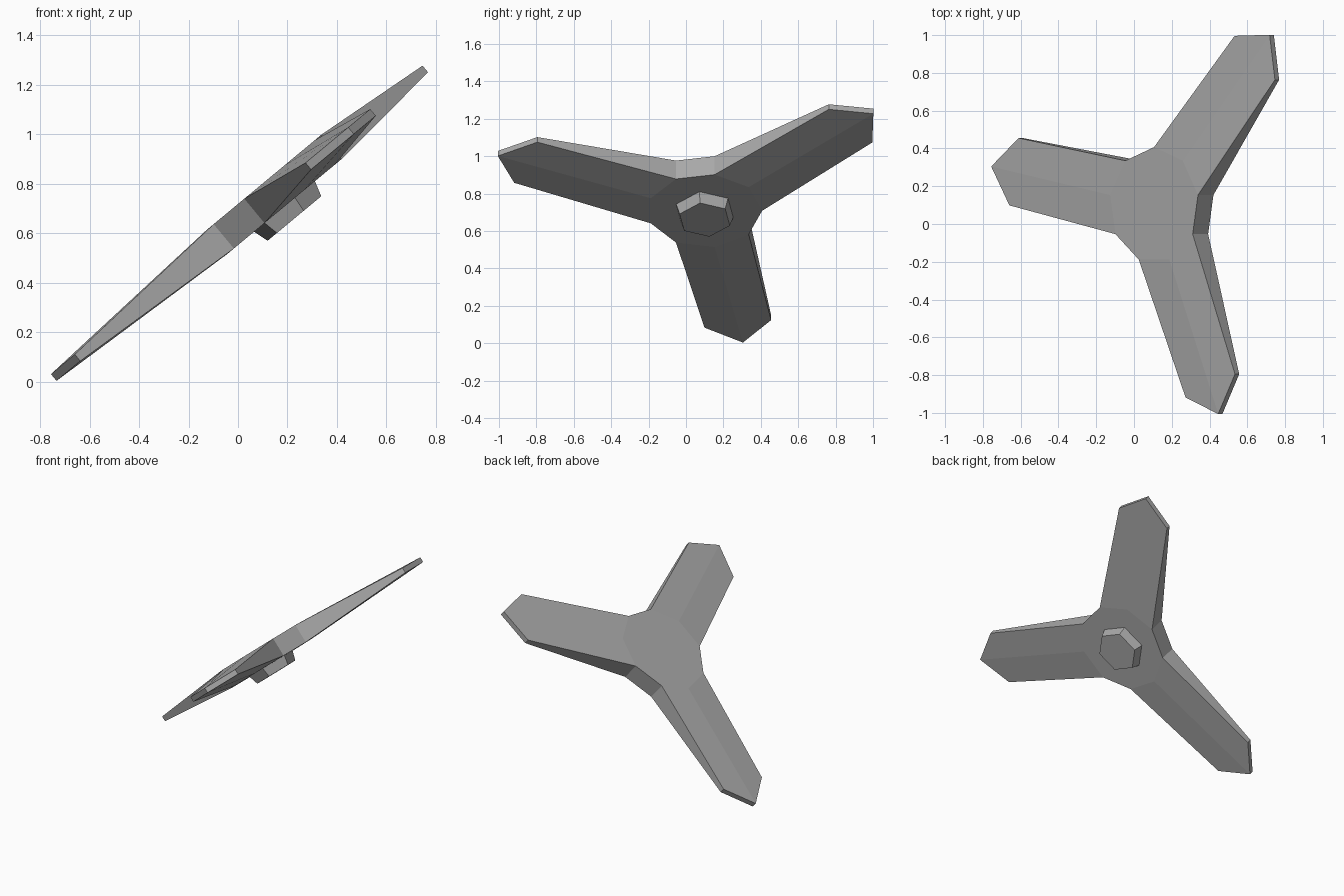
import bpy, bmesh, math
from mathutils import Matrix, Vector

cube = bpy.data.objects.get("Cube")
if cube:
    bpy.data.objects.remove(cube, do_unlink=True)

grey = bpy.data.materials.new("plain grey")
grey.use_nodes = True
colour = (0.4, 0.4, 0.4, 1)
grey.diffuse_color = colour
grey.node_tree.nodes["Principled BSDF"].inputs["Base Color"].default_value = colour

# Shared placement: disc plane tilted about the y axis
PLACE = Matrix.Translation((0.147, 0.1, 0.757)) @ Matrix.Rotation(math.radians(-39.7), 4, "Y")
FIRST_ARM = math.radians(50)
HUB_R, HUB_H = 0.307, 0.064
TIP_H = 0.0175
TIP = [(1.018, -0.181), (1.177, 0), (1.018, 0.181)]


def finish(name, bm):
    bmesh.ops.recalc_face_normals(bm, faces=bm.faces)
    mesh = bpy.data.meshes.new(name)
    bm.to_mesh(mesh)
    bm.free()
    mesh.materials.append(grey)
    obj = bpy.data.objects.new(name, mesh)
    obj.matrix_world = PLACE
    bpy.context.collection.objects.link(obj)


def ring(bm, sides, radius, z, start):
    return [bm.verts.new((radius * math.cos(start + i * math.tau / sides),
                          radius * math.sin(start + i * math.tau / sides), z))
            for i in range(sides)]


# Nine-sided hub with three tapering pointed blades
bm = bmesh.new()
top, low = [ring(bm, 9, HUB_R, s * HUB_H, FIRST_ARM) for s in (1, -1)]
bm.faces.new(top)
bm.faces.new(low)
for arm in range(3):
    turn = Matrix.Rotation(FIRST_ARM + arm * math.tau / 3, 3, "Z")
    roots, tips = [], []
    for verts, s in ((top, 1), (low, -1)):
        root = [verts[(arm * 3 + k) % 9] for k in (-1, 0, 1)]
        tip = [bm.verts.new(turn @ Vector((x, y, s * TIP_H))) for x, y in TIP]
        for k in range(2):
            bm.faces.new((root[k], root[k + 1], tip[k + 1], tip[k]))
        roots.append(root)
        tips.append(tip)
    # blade sides and pointed end
    for k in (0, 2):
        bm.faces.new((roots[0][k], tips[0][k], tips[1][k], roots[1][k]))
    for k in range(2):
        bm.faces.new((tips[0][k], tips[0][k + 1], tips[1][k + 1], tips[1][k]))
    # hub edge between this blade and the next
    a, b = arm * 3 + 1, arm * 3 + 2
    bm.faces.new((top[a], top[b], low[b], low[a]))
finish("rotor_blades", bm)

# Six-sided tapered peg beneath the hub
bm = bmesh.new()
base = ring(bm, 6, 0.163, -HUB_H + 0.002, FIRST_ARM)
end = ring(bm, 6, 0.143, -0.127, FIRST_ARM)
bm.faces.new(base)
bm.faces.new(end)
for i in range(6):
    j = (i + 1) % 6
    bm.faces.new((base[i], base[j], end[j], end[i]))
finish("hub_peg", bm)
